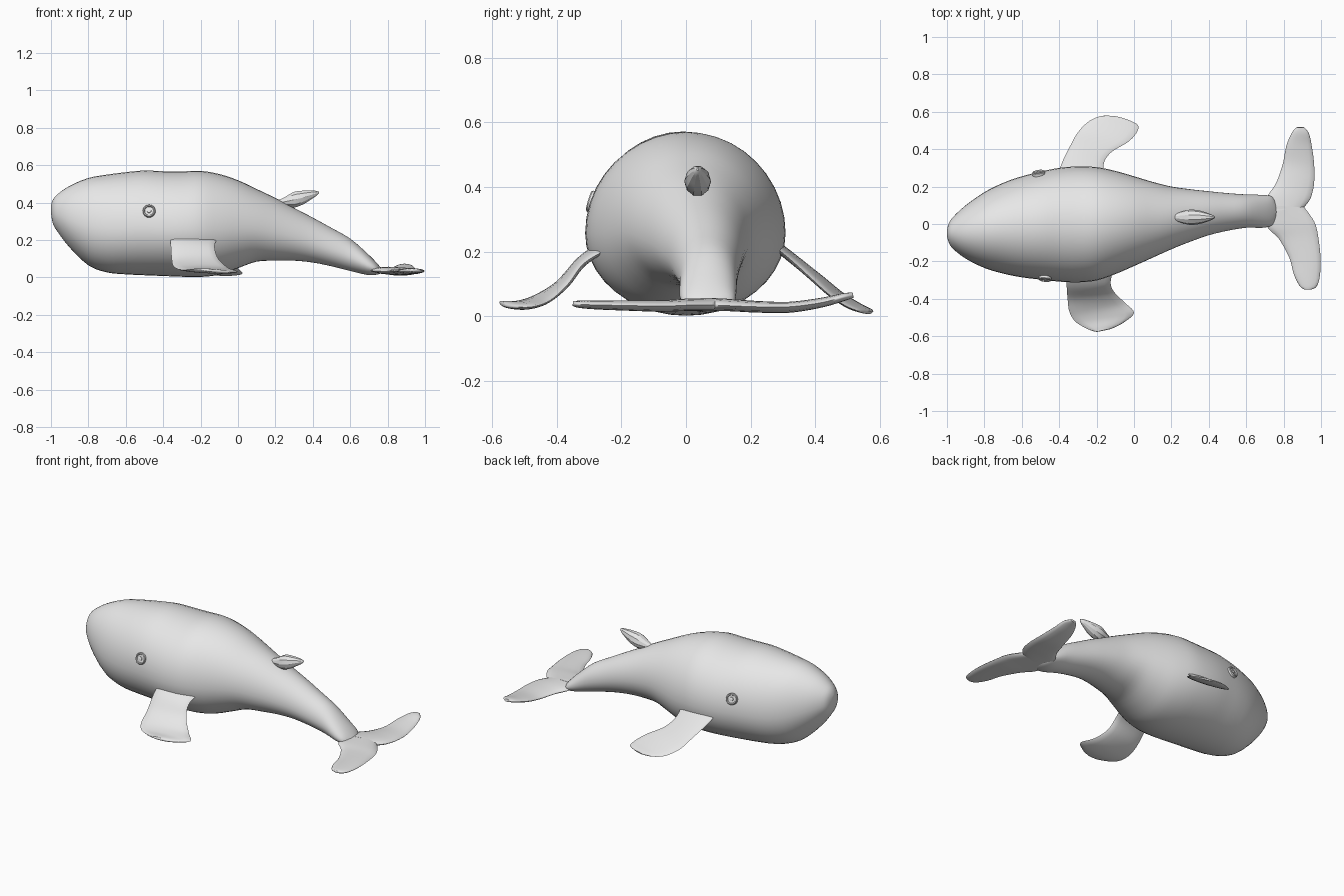
import bpy, bmesh, math
from mathutils import Vector

if "Cube" in bpy.data.objects:
    bpy.data.objects.remove(bpy.data.objects["Cube"], do_unlink=True)

grey = bpy.data.materials.new("whale grey")
grey.use_nodes = True
grey.diffuse_color = (0.8, 0.8, 0.8, 1)
grey.node_tree.nodes["Principled BSDF"].inputs["Base Color"].default_value = (0.8, 0.8, 0.8, 1)


def finish(name, bm, angle=50):
    bmesh.ops.recalc_face_normals(bm, faces=bm.faces)
    me = bpy.data.meshes.new(name)
    bm.to_mesh(me)
    bm.free()
    ob = bpy.data.objects.new(name, me)
    bpy.context.collection.objects.link(ob)
    me.materials.append(grey)
    bpy.ops.object.select_all(action='DESELECT')
    ob.select_set(True)
    bpy.context.view_layer.objects.active = ob
    bpy.ops.object.shade_smooth_by_angle(angle=math.radians(angle))
    return ob


def smooth_rows(rows, steps):
    """Catmull-Rom interpolation of rows of numbers."""
    out = []
    for i in range(len(rows) - 1):
        quad = [rows[max(i - 1, 0)], rows[i], rows[i + 1], rows[min(i + 2, len(rows) - 1)]]
        for s in range(steps):
            t = s / steps
            out.append([b + 0.5 * t * (c - a + t * (2*a - 5*b + 4*c - d + t * (3*(b - c) + d - a)))
                        for a, b, c, d in zip(*quad)])
    return out + [list(rows[-1])]


def skin(name, rings, angle=50):
    """Bridge closed rings of points and cap both ends."""
    bm = bmesh.new()
    vs = [[bm.verts.new(p) for p in r] for r in rings]
    n = len(vs[0])
    for a, b in zip(vs, vs[1:]):
        for j in range(n):
            bm.faces.new((a[j], a[(j + 1) % n], b[(j + 1) % n], b[j]))
    bm.faces.new(vs[0])
    bm.faces.new(vs[-1])
    return finish(name, bm, angle)


def blade(name, rows, sides=16):
    """Fin from rows of leading point, trailing point and half thickness."""
    rows = smooth_rows(rows, 5)
    mids = [(Vector(r[:3]) + Vector(r[3:6])) / 2 for r in rows]
    rings = []
    for i, r in enumerate(rows):
        chord = (Vector(r[3:6]) - Vector(r[:3])) / 2
        span = mids[min(i + 1, len(mids) - 1)] - mids[max(i - 1, 0)]
        up = chord.cross(span).normalized() * r[6]
        rings.append([mids[i] + chord * math.cos(a) + up * math.sin(a)
                      for a in (2 * math.pi * j / sides for j in range(sides))])
    return skin(name, rings, 75)


# Body: x, low y, high y, bottom z, top z
body = [(-1.0, -.065, -.035, .345, .385), (-.99, -.10, .005, .29, .415),
        (-.965, -.135, .04, .245, .445), (-.9, -.185, .10, .16, .49),
        (-.8, -.235, .17, .065, .532), (-.7, -.265, .22, .027, .55),
        (-.6, -.285, .255, .017, .563), (-.5, -.297, .28, .012, .572),
        (-.4, -.308, .30, .008, .568), (-.3, -.312, .308, .004, .567),
        (-.2, -.302, .304, .003, .57), (-.1, -.268, .284, .015, .553),
        (0, -.225, .255, .05, .52), (.1, -.18, .225, .085, .473),
        (.2, -.135, .20, .09, .425), (.3, -.095, .186, .09, .372),
        (.4, -.06, .175, .08, .32), (.5, -.036, .165, .06, .265),
        (.6, -.02, .158, .035, .208), (.69, -.02, .155, .014, .13),
        (.74, -.005, .145, .015, .08), (.765, .04, .10, .022, .05)]
rings = []
for x, y0, y1, z0, z1 in smooth_rows(body, 3):
    cy, ry = (y0 + y1) / 2, (y1 - y0) / 2
    cz = z0 + (z1 - z0) * .45      # widest a little below the middle
    ring = []
    for j in range(40):
        a = 2 * math.pi * j / 40
        h = (z1 - cz) if math.sin(a) > 0 else (cz - z0)
        ring.append((x, cy + ry * math.cos(a), cz + h * math.sin(a)))
    rings.append(ring)
skin("body", rings, 80)

# Side flippers
blade("right_flipper", [
    (-.36, -.26, .23, -.11, -.24, .21, .015), (-.36, -.33, .175, -.125, -.315, .165, .015),
    (-.355, -.40, .10, -.105, -.365, .10, .015), (-.345, -.47, .06, -.05, -.42, .05, .014),
    (-.31, -.525, .042, 0, -.475, .03, .013), (-.24, -.565, .042, -.06, -.53, .03, .011),
    (-.2, -.577, .045, -.12, -.56, .035, .007)])
blade("left_flipper", [
    (-.41, .26, .24, -.16, .27, .22, .014), (-.38, .34, .18, -.16, .33, .17, .014),
    (-.34, .42, .12, -.12, .385, .12, .013), (-.30, .49, .065, -.03, .44, .07, .012),
    (-.24, .55, .03, .015, .49, .035, .011), (-.17, .578, .018, .02, .53, .018, .008),
    (-.1, .576, .012, -.03, .556, .012, .005)])

# Tail flukes
blade("left_fluke", [
    (.70, .06, .04, .91, .09, .035, .02), (.71, .14, .037, .945, .14, .033, .019),
    (.76, .22, .03, .963, .22, .03, .018), (.795, .32, .027, .963, .32, .03, .017),
    (.815, .42, .043, .95, .42, .043, .015), (.845, .49, .06, .935, .485, .06, .012),
    (.87, .517, .066, .91, .517, .066, .008)])
blade("right_fluke", [
    (.70, .10, .04, .91, .09, .035, .02), (.71, -.01, .037, .965, .01, .035, .019),
    (.775, -.08, .033, .985, -.07, .032, .018), (.83, -.18, .034, .998, -.19, .034, .016),
    (.855, -.27, .036, .992, -.29, .036, .014), (.885, -.33, .038, .975, -.335, .038, .011),
    (.91, -.35, .04, .95, -.35, .04, .007)])

# Dorsal fin: a faceted spindle pointing back
dorsal = [(.20, .395, .012, .012), (.25, .405, .028, .026), (.30, .416, .041, .044),
          (.35, .428, .036, .038), (.39, .441, .024, .025), (.42, .450, .012, .014),
          (.433, .455, .003, .004)]
skin("dorsal_fin", [[(x, .036 + w * math.cos(a), z + h * math.sin(a))
                     for a in (2 * math.pi * j / 10 for j in range(10))]
                    for x, z, w, h in smooth_rows(dorsal, 3)], 30)

# Eyes: turned disc with a raised rim and pupil; profile is radius, height
profile = [(.034, -.02), (.034, .006), (.031, .010), (.026, .010), (.023, .004),
           (.012, .004), (.011, .008), (.006, .010), (.001, .010)]
for name, loc, normal in (("right_eye", (-.475, -.291, .355), (-.1, -1, .3)),
                          ("left_eye", (-.51, .271, .355), (-.15, 1, .3))):
    turn = Vector(normal).to_track_quat('Z', 'Y')
    skin(name, [[Vector(loc) + turn @ Vector((r * math.cos(a), r * math.sin(a), h))
                 for a in (2 * math.pi * j / 24 for j in range(24))] for r, h in profile], 35)
